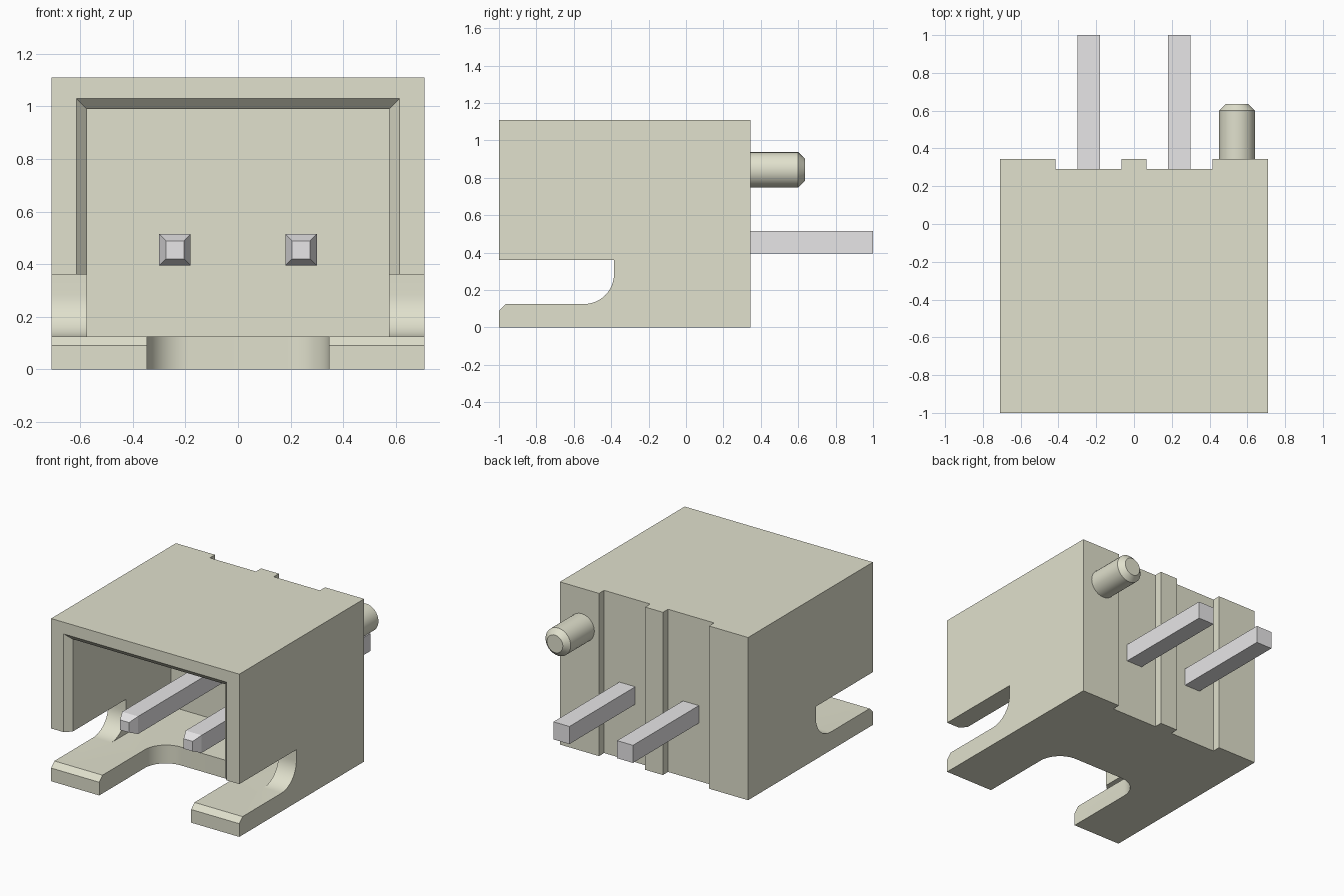
import bpy, bmesh, math
from mathutils import Matrix, Vector

if "Cube" in bpy.data.objects:
    bpy.data.objects.remove(bpy.data.objects["Cube"], do_unlink=True)


def material(name, rgb):
    m = bpy.data.materials.new(name)
    m.use_nodes = True
    m.diffuse_color = (*rgb, 1)
    m.node_tree.nodes["Principled BSDF"].inputs["Base Color"].default_value = (*rgb, 1)
    return m


cream = material("cream plastic", (0.75, 0.75, 0.61))
silver = material("silver metal", (0.81, 0.80, 0.81))


def finish(name, bm, mat):
    bmesh.ops.recalc_face_normals(bm, faces=bm.faces)
    me = bpy.data.meshes.new(name)
    bm.to_mesh(me)
    bm.free()
    me.materials.append(mat)
    ob = bpy.data.objects.new(name, me)
    bpy.context.collection.objects.link(ob)
    return ob


def box(name, x0, x1, y0, y1, z0, z1, mat=cream):
    bm = bmesh.new()
    bmesh.ops.create_cube(bm, size=1)
    for v in bm.verts:
        v.co = ((x0, x1)[v.co.x > 0], (y0, y1)[v.co.y > 0], (z0, z1)[v.co.z > 0])
    return finish(name, bm, mat)


def prism(name, points, offset):
    """Extrude a closed outline along an offset."""
    bm = bmesh.new()
    face = bm.faces.new([bm.verts.new(p) for p in points])
    out = bmesh.ops.extrude_face_region(bm, geom=[face])
    verts = [g for g in out["geom"] if isinstance(g, bmesh.types.BMVert)]
    bmesh.ops.translate(bm, verts=verts, vec=Vector(offset))
    return finish(name, bm, cream)


def arc(cx, cy, r, start, end, n=12):
    angles = [math.radians(start + (end - start) * i / n) for i in range(n + 1)]
    return [(cx + r * math.cos(a), cy + r * math.sin(a)) for a in angles]


def select_only(ob):
    bpy.ops.object.select_all(action="DESELECT")
    ob.select_set(True)
    bpy.context.view_layer.objects.active = ob


def carve(ob, cutter):
    select_only(ob)
    mod = ob.modifiers.new("cut", "BOOLEAN")
    mod.operation = "DIFFERENCE"
    mod.solver = "EXACT"
    mod.object = cutter
    bpy.ops.object.modifier_apply(modifier=mod.name)
    bpy.data.objects.remove(cutter, do_unlink=True)


# Housing block
W, FRONT, BACK, H = 0.71, -1.0, 0.345, 1.11
FLOOR, SLOT_TOP = 0.125, 0.36
housing = box("housing", -W, W, FRONT, BACK, 0, H)

# Cavity behind the mouth
carve(housing, box("cavity_cutter", -0.575, 0.575, -1.1, 0.1, FLOOR, 0.99))

# Bevelled mouth, widening toward the front
bm = bmesh.new()
rings = []
for y, grow in ((-0.96, 0), (-1.0, 0.04), (-1.04, 0.08)):
    x = 0.575 + grow
    rings.append([bm.verts.new(p) for p in
                  ((-x, y, FLOOR), (x, y, FLOOR), (x, y, 0.99 + grow), (-x, y, 0.99 + grow))])
for a, b in zip(rings, rings[1:]):
    for i in range(4):
        j = (i + 1) % 4
        bm.faces.new((a[i], a[j], b[j], b[i]))
bm.faces.new(rings[0])
bm.faces.new(rings[-1])
carve(housing, finish("mouth_cutter", bm, cream))

# Side slots with a rounded lower corner, and the lip bevel on the floor
slot = [(-1.1, SLOT_TOP), (-1.1, 0.0), (-1.0, 0.09), (-0.965, FLOOR)]
slot[1] = (-1.1, -0.01)
slot += arc(-0.545, FLOOR + 0.16, 0.16, -90, 0) + [(-0.385, SLOT_TOP)]
carve(housing, prism("slot_cutter", [(-1, y, z) for y, z in slot], (2, 0, 0)))

# Rounded notch in the floor
notch = [(-0.347, -1.1), (0.347, -1.1)]
notch += arc(0.187, -0.51, 0.16, 0, 90) + arc(-0.187, -0.51, 0.16, 90, 180)
carve(housing, prism("notch_cutter", [(x, y, -0.1) for x, y in notch], (0, 0, 0.3)))

# Vertical recesses in the back
for x0, x1 in ((-0.415, -0.067), (0.067, 0.415)):
    carve(housing, box("recess_cutter", x0, x1, 0.29, 0.5, -0.1, 1.3))

select_only(housing)
bpy.ops.object.shade_smooth_by_angle(angle=math.radians(25))

# Contact pins with tapered front tips
for name, x in (("right_pin", -0.24), ("left_pin", 0.24)):
    pin = box(name, x - 0.06, x + 0.06, -0.82, 1.0, 0.395, 0.515, silver)
    bm = bmesh.new()
    bm.from_mesh(pin.data)
    tip = min(bm.faces, key=lambda f: f.calc_center_median().y)
    cap = bmesh.ops.extrude_face_region(bm, geom=[tip])
    bmesh.ops.delete(bm, geom=[tip], context="FACES_ONLY")
    for v in [g for g in cap["geom"] if isinstance(g, bmesh.types.BMVert)]:
        v.co = (x + (v.co.x - x) * 0.57, -0.88, 0.455 + (v.co.z - 0.455) * 0.57)
    bmesh.ops.recalc_face_normals(bm, faces=bm.faces)
    bm.to_mesh(pin.data)
    bm.free()

# Locating peg with a bevelled end
bm = bmesh.new()
turn = Matrix.Rotation(math.radians(-90), 4, "X")
for r1, r2, y0, y1 in ((0.095, 0.095, 0.33, 0.6), (0.095, 0.06, 0.6, 0.635)):
    place = Matrix.Translation((0.545, (y0 + y1) / 2, 0.842)) @ turn
    bmesh.ops.create_cone(bm, cap_ends=True, segments=32, radius1=r1, radius2=r2,
                          depth=y1 - y0, matrix=place)
inner = [f for f in bm.faces if len(f.verts) > 4 and abs(f.calc_center_median().y - 0.6) < 0.001]
bmesh.ops.delete(bm, geom=inner, context="FACES_ONLY")
bmesh.ops.remove_doubles(bm, verts=bm.verts, dist=0.0005)
peg = finish("locating_peg", bm, cream)
select_only(peg)
bpy.ops.object.shade_smooth_by_angle(angle=math.radians(25))
